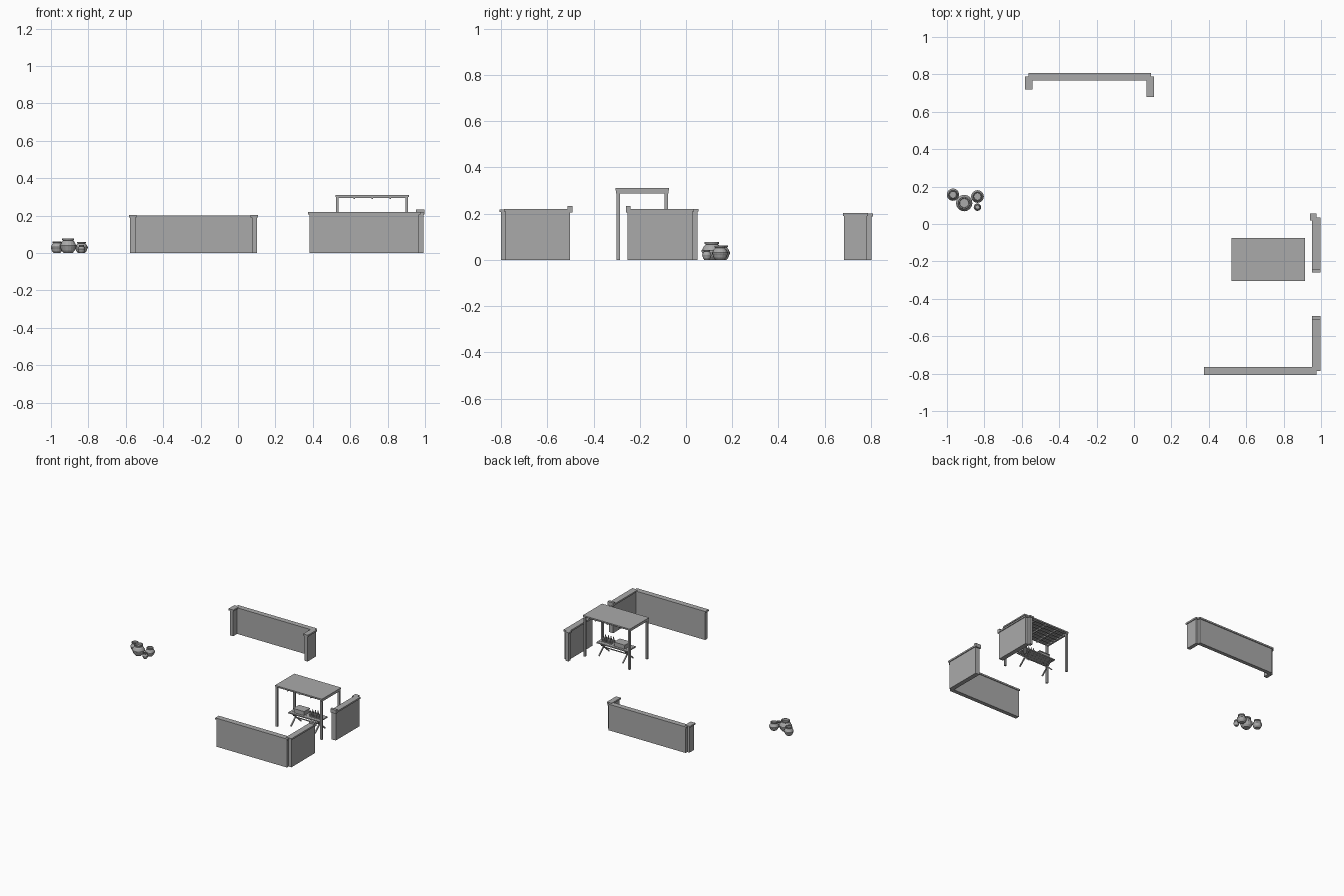
import bpy, bmesh, math
from mathutils import Matrix, Vector

cube = bpy.data.objects.get("Cube")
if cube:
    bpy.data.objects.remove(cube, do_unlink=True)

grey = bpy.data.materials.new("stone_grey")
grey.use_nodes = True
grey.diffuse_color = (0.4, 0.4, 0.4, 1)
grey.node_tree.nodes["Principled BSDF"].inputs["Base Color"].default_value = (0.4, 0.4, 0.4, 1)


def finish(name, bm):
    mesh = bpy.data.meshes.new(name)
    bmesh.ops.recalc_face_normals(bm, faces=bm.faces)
    bm.to_mesh(mesh)
    bm.free()
    mesh.materials.append(grey)
    obj = bpy.data.objects.new(name, mesh)
    bpy.context.collection.objects.link(obj)
    return obj


def add_box(bm, x0, x1, y0, y1, z0, z1):
    size = Matrix.Diagonal((x1 - x0, y1 - y0, z1 - z0, 1))
    centre = Matrix.Translation(((x0 + x1) / 2, (y0 + y1) / 2, (z0 + z1) / 2))
    bmesh.ops.create_cube(bm, size=1, matrix=centre @ size)


def box(name, *bounds):
    bm = bmesh.new()
    add_box(bm, *bounds)
    return finish(name, bm)


def strut(name, start, end, width):
    a, b = Vector(start), Vector(end)
    turn = (b - a).to_track_quat('Z', 'Y').to_matrix().to_4x4()
    bm = bmesh.new()
    bmesh.ops.create_cube(bm, size=1, matrix=Matrix.Translation((a + b) / 2) @ turn
                          @ Matrix.Diagonal((width, width, (b - a).length, 1)))
    return finish(name, bm)


def lathe(name, profile, x, y, radius, height, sides=16):
    bm = bmesh.new()
    rings = []
    for r, z in profile:
        rings.append([bm.verts.new((x + radius * r * math.cos(math.tau * i / sides),
                                    y + radius * r * math.sin(math.tau * i / sides),
                                    height * z)) for i in range(sides)])
    for low, high in zip(rings, rings[1:]):
        for i in range(sides):
            j = (i + 1) % sides
            bm.faces.new((low[i], low[j], high[j], high[i]))
    bm.faces.new(rings[0])
    bm.faces.new(rings[-1])
    return finish(name, bm)


def wall(name, x0, x1, y0, y1, height, lip=0.006, coping=0.012):
    # Wall body set in slightly below an overhanging coping
    bm = bmesh.new()
    add_box(bm, x0 + lip, x1 - lip, y0 + lip, y1 - lip, 0, height - coping)
    add_box(bm, x0, x1, y0, y1, height - coping, height)
    return finish(name, bm)


# Back wall with two return piers
wall("back_wall", -0.565, 0.09, 0.768, 0.808, 0.2)
wall("back_wall_right_pier", -0.583, -0.543, 0.72, 0.788, 0.202)
wall("back_wall_left_pier", 0.068, 0.108, 0.678, 0.788, 0.202)

# Front corner wall and side wall
wall("front_wall", 0.375, 0.975, -0.807, -0.765, 0.218)
wall("front_wall_return", 0.952, 0.998, -0.787, -0.495, 0.22)
wall("side_wall", 0.952, 0.998, -0.258, 0.035, 0.22)
wall("side_wall_stub", 0.94, 0.975, 0.018, 0.055, 0.22)
box("front_wall_end_block", 0.952, 0.998, -0.512, -0.492, 0.205, 0.233)
box("side_wall_end_block", 0.952, 0.998, -0.26, -0.24, 0.205, 0.233)

# Market stall: posts, side rails, battens and roof board
X0, X1, Y0, Y1 = 0.524, 0.91, -0.302, -0.076
POST = 0.014
for side, px in (("right", X0), ("left", X1 - POST)):
    for end, py in (("front", Y0 + 0.002), ("back", Y1 - POST - 0.002)):
        box(f"stall_post_{side}_{end}", px, px + POST, py, py + POST, 0, 0.295)
    box(f"stall_rail_{side}", px, px + POST, Y0, Y1, 0.288, 0.301)
for i in range(7):
    y = Y0 + 0.006 + i * (Y1 - Y0 - 0.024) / 6
    box(f"roof_batten_{i + 1}", X0, X1, y, y + 0.012, 0.294, 0.301)
for i in range(3):
    x = X0 + (i + 1) * (X1 - X0) / 4
    box(f"roof_rafter_{i + 1}", x - 0.004, x + 0.004, Y0 + 0.004, Y1 - 0.004, 0.289, 0.301)
box("stall_roof", X0 - 0.003, X1 + 0.003, Y0 - 0.002, Y1 + 0.002, 0.3, 0.31)

# Trestle table with plank top and crossed legs
TX, TY, TZ = 0.717, -0.19, 0.1
for i in range(4):
    y = TY - 0.05 + i * 0.025
    box(f"table_plank_{i + 1}", TX - 0.13, TX + 0.13, y, y + 0.024, TZ - 0.008, TZ)
for side, x in (("right", TX - 0.1), ("left", TX + 0.1)):
    for s in (-1, 1):
        strut(f"table_leg_{side}_{'front' if s < 0 else 'back'}",
              (x + s * 0.004, TY - s * 0.045, TZ - 0.006),
              (x + s * 0.004, TY + s * 0.055, 0.004), 0.008)
strut("table_stretcher", (TX - 0.1, TY, 0.052), (TX + 0.1, TY, 0.052), 0.006)

# Crate and bottles on the table
box("crate", TX - 0.095, TX - 0.01, TY - 0.032, TY + 0.032, TZ, TZ + 0.03)
box("crate_lid", TX - 0.098, TX - 0.007, TY - 0.035, TY + 0.035, TZ + 0.026, TZ + 0.032)
bottle = [(1, 0), (1, 0.55), (0.4, 0.75), (0.4, 1)]
for i in range(4):
    for j in range(2):
        obj = lathe(f"bottle_{i * 2 + j + 1}", bottle, TX + 0.03 + i * 0.022,
                    TY - 0.014 + j * 0.028, 0.008, 0.042, 8)
        obj.location.z = TZ

# Cluster of banded pots with recessed mouths
pot = [(0.55, 0), (0.82, 0.18), (0.95, 0.4), (1, 0.44), (1, 0.53), (0.94, 0.57),
       (0.78, 0.75), (0.6, 0.85), (0.72, 0.89), (0.72, 1), (0.58, 1), (0.54, 0.82)]
for i, (x, y, r, h) in enumerate([(-0.968, 0.157, 0.033, 0.062), (-0.908, 0.112, 0.044, 0.078),
                                  (-0.837, 0.147, 0.034, 0.06), (-0.837, 0.09, 0.02, 0.042)]):
    lathe(f"pot_{i + 1}", pot, x, y, r, h)
